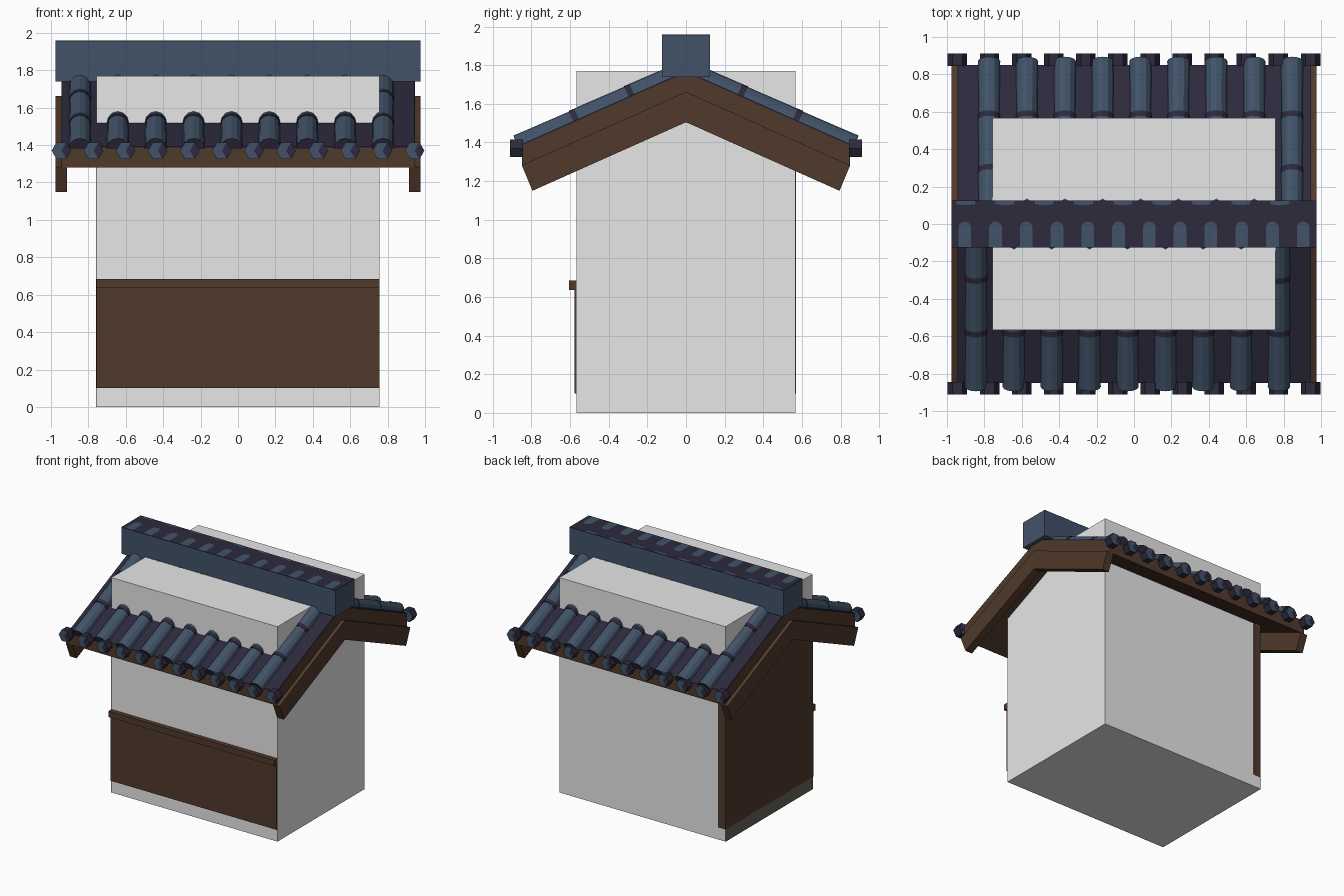
import bpy, bmesh, math
from mathutils import Matrix, Vector

if "Cube" in bpy.data.objects:
    bpy.data.objects.remove(bpy.data.objects["Cube"])


def material(name, rgb):
    m = bpy.data.materials.new(name)
    m.diffuse_color = (*rgb, 1)
    m.use_nodes = True
    m.node_tree.nodes["Principled BSDF"].inputs["Base Color"].default_value = m.diffuse_color
    return m


PLASTER = material("pale plaster", (0.8, 0.8, 0.8))
WOOD = material("brown wood", (0.082, 0.041, 0.025))
BLUE = material("blue tile", (0.053, 0.086, 0.138))
DARK = material("dark tile", (0.026, 0.023, 0.046))
STONE = material("base stone", (0.13, 0.125, 0.10))

SLOPE = 0.445      # roof fall per unit of depth
EAVE = 0.85        # half depth of the roof
TOP = 1.39 + SLOPE * EAVE
ANGLE = math.atan(SLOPE)


def finish(bm, name, *mats):
    bmesh.ops.recalc_face_normals(bm, faces=bm.faces)
    me = bpy.data.meshes.new(name)
    bm.to_mesh(me)
    bm.free()
    ob = bpy.data.objects.new(name, me)
    for m in mats:
        me.materials.append(m)
    bpy.context.collection.objects.link(ob)
    return ob


def box(name, x0, x1, y0, y1, z0, z1, mat):
    bm = bmesh.new()
    bmesh.ops.create_cube(bm, size=1)
    for v in bm.verts:
        v.co = ((x0, x1)[v.co.x > 0], (y0, y1)[v.co.y > 0], (z0, z1)[v.co.z > 0])
    return finish(bm, name, mat)


def prism(name, profile, x0, x1, mat):
    """Extrude a (y, z) outline along x."""
    bm = bmesh.new()
    f = bm.faces.new([bm.verts.new((x0, y, z)) for y, z in profile])
    r = bmesh.ops.extrude_face_region(bm, geom=[f])
    verts = [g for g in r["geom"] if isinstance(g, bmesh.types.BMVert)]
    bmesh.ops.translate(bm, verts=verts, vec=(x1 - x0, 0, 0))
    return finish(bm, name, mat)


def chevron(right_half):
    """Mirror a half outline that runs from the upper to the lower centre point."""
    left = [(-y, z) for y, z in reversed(right_half[1:-1])]
    return right_half + left


# Body block, front panel and rail
box("body", -0.757, 0.757, -0.567, 0.567, 0, 1.77, PLASTER)
box("front_panel", -0.757, 0.757, -0.577, -0.567, 0.1, 0.64, WOOD)
box("front_rail", -0.757, 0.757, -0.605, -0.567, 0.635, 0.685, WOOD)

# Left gable cladding and stone footing, with a corner post on the back
under = 1.655
side = under - SLOPE * 0.567
gable = [(-0.567, 0.1), (0.567, 0.1), (0.567, side), (0, under), (-0.567, side)]
prism("left_gable_wall", gable, -0.75, -0.759, WOOD)
box("left_footing", -0.759, -0.75, -0.567, 0.567, 0, 0.1, STONE)
box("back_corner_post", -0.757, -0.69, 0.56, 0.569, 0.1, 1.4, WOOD)

# Barge boards with square-cut lower ends
for s, label in ((1, "right"), (-1, "left")):
    prism(label + "_barge_board",
          chevron([(0, 1.662), (0.85, 1.282), (0.795, 1.15), (0, 1.505)]),
          s * 0.913, s * 0.975, WOOD)

# Roof deck and the dark tile bed over it
prism("roof_deck", chevron([(0, TOP - 0.006), (EAVE, 1.384), (EAVE, 1.28), (0, under)]),
      -0.945, 0.945, WOOD)
prism("tile_bed", chevron([(0, TOP + 0.002), (EAVE, 1.392), (EAVE, 1.384), (0, TOP - 0.006)]),
      -0.944, 0.944, DARK)


def tile_rows(name, turn):
    """Ribs of half-round tiles down one slope, with a dark band at each joint."""
    bm = bmesh.new()
    length = 0.86 / math.cos(ANGLE)
    down = Vector((0, -math.cos(ANGLE), -math.sin(ANGLE)))
    up = Vector((0, -math.sin(ANGLE), math.cos(ANGLE)))
    sides, courses = 6, 3
    for i in range(9):
        start = Vector((-0.845 + i * 0.2025, -0.01, TOP - SLOPE * 0.01))
        for c in range(courses):
            rings = []
            for t, r in ((0, 0.056), (0.9, 0.059), (1, 0.06)):
                p = start + down * length * (c + t) / courses
                rings.append([bm.verts.new(
                    p + Vector((r * math.cos(a), 0, 0)) + up * (r * math.sin(a)))
                    for a in [math.pi * k / sides for k in range(sides + 1)]])
            for n in range(2):
                for k in range(sides):
                    f = bm.faces.new((rings[n][k], rings[n][k + 1],
                                      rings[n + 1][k + 1], rings[n + 1][k]))
                    f.material_index = 1 if n == 1 and c < courses - 1 else 0
            for ring in (rings[0], rings[-1]):
                bm.faces.new(ring).material_index = 1
    bmesh.ops.rotate(bm, verts=bm.verts, matrix=Matrix.Rotation(turn, 3, 'Z'))
    return finish(bm, name, BLUE, DARK)


def eave_caps(name, turn):
    """Row of hexagonal end caps, each face split into a blue and a dark half."""
    bm = bmesh.new()
    for i in range(12):
        cx = -0.944 + i * 0.17165
        # hexagon corners point sideways
        m = (Matrix.Translation((cx, -0.878, 1.37))
             @ Matrix.Rotation(math.pi / 2, 4, 'X') @ Matrix.Rotation(math.pi / 6, 4, 'Z'))
        r = bmesh.ops.create_cone(bm, cap_ends=True, cap_tris=True, segments=6,
                                  radius1=0.052, radius2=0.052, depth=0.066, matrix=m)
        if max(v.co.x for v in r["verts"]) - cx < 0.05:
            bmesh.ops.rotate(bm, verts=r["verts"], cent=m.translation,
                             matrix=Matrix.Rotation(math.pi / 6, 3, 'Y'))
        for f in {f for v in r["verts"] for f in v.link_faces}:
            f.normal_update()
            face = abs(f.normal.y) > 0.9
            blue = face and f.calc_center_median().x < cx + 0.01
            f.material_index = 0 if blue else 1
    bmesh.ops.rotate(bm, verts=bm.verts, matrix=Matrix.Rotation(turn, 3, 'Z'))
    return finish(bm, name, BLUE, DARK)


for label, turn in (("front", 0), ("back", math.pi)):
    tile_rows(label + "_tile_ribs", turn)
    eave_caps(label + "_eave_caps", turn)

# Ridge block with a dark top
box("ridge", -0.975, 0.975, -0.125, 0.125, 1.74, 1.955, BLUE)
box("ridge_top", -0.975, 0.975, -0.125, 0.125, 1.955, 1.959, DARK)

# Rounded blue patches along the front and short ones along the back of the ridge top
bm = bmesh.new()


def patch(x, half, y0, y1):
    pts = [(x - half, y0), (x + half, y0)]
    pts += [(x + half * math.cos(a), y1 + (y1 - y0) * 0.3 * math.sin(a))
            for a in [math.pi * k / 6 for k in range(7)]]
    bm.faces.new([bm.verts.new((px, py, 1.961)) for px, py in pts])


for i in range(12):
    patch(-0.905 + i * 0.1645, 0.034, -0.122, -0.018)
for i in range(9):
    patch(-0.9 + i * 0.21, 0.05, 0.124, 0.107)
finish(bm, "ridge_patches", BLUE)
